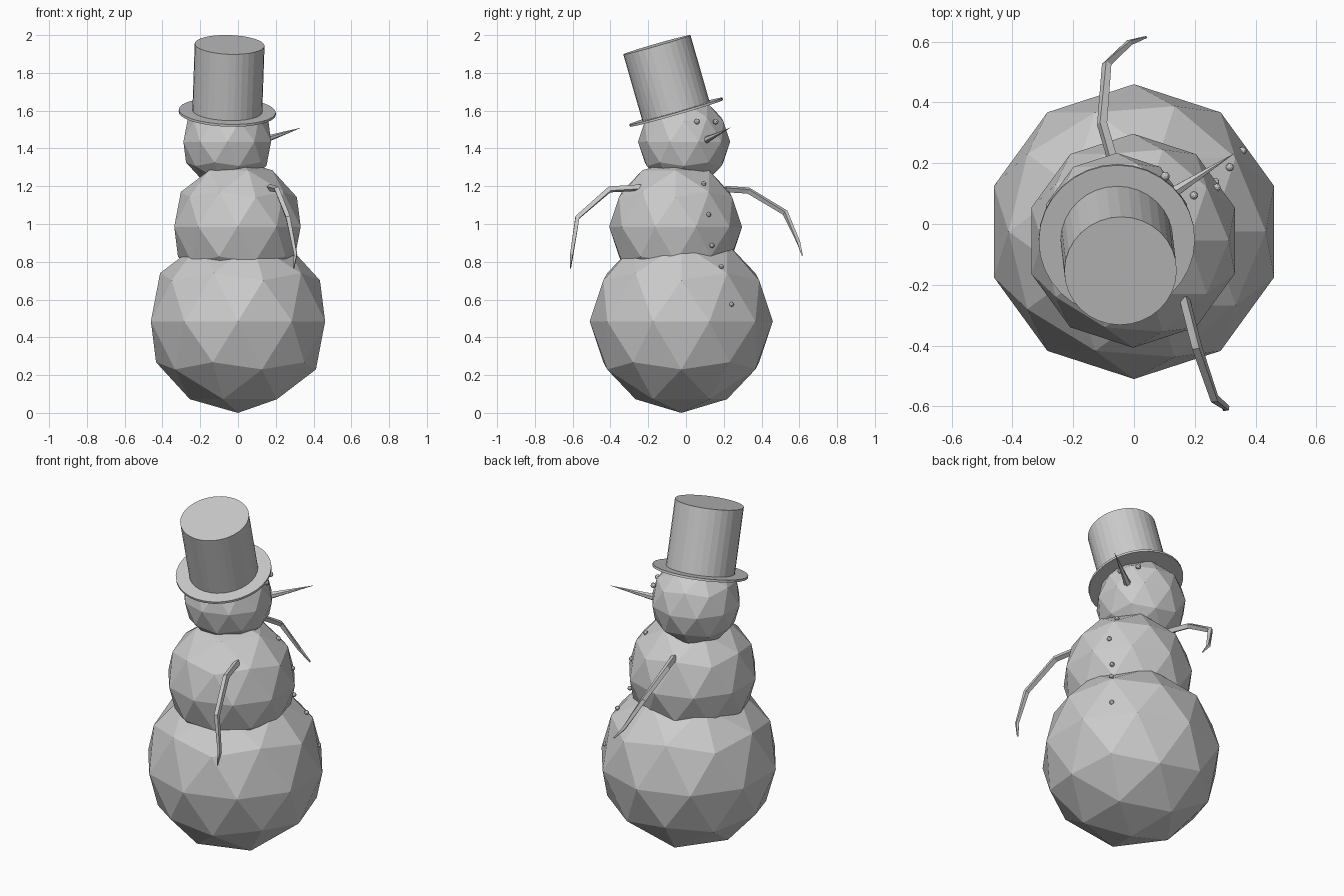
import bpy, bmesh, math
from mathutils import Vector, Matrix, Euler

cube = bpy.data.objects.get("Cube")
if cube:
    bpy.data.objects.remove(cube, do_unlink=True)

# One plain material for the whole model
grey = bpy.data.materials.new("plain_grey")
grey.use_nodes = True
grey.diffuse_color = (0.6, 0.6, 0.6, 1)
grey.node_tree.nodes["Principled BSDF"].inputs["Base Color"].default_value = (0.6, 0.6, 0.6, 1)


def finish(name, bm):
    """Turn a bmesh into a flat shaded object."""
    bmesh.ops.recalc_face_normals(bm, faces=bm.faces)
    mesh = bpy.data.meshes.new(name)
    bm.to_mesh(mesh)
    bm.free()
    mesh.materials.append(grey)
    obj = bpy.data.objects.new(name, mesh)
    bpy.context.collection.objects.link(obj)
    return obj


def ball(name, centre, radius, detail=2):
    bm = bmesh.new()
    bmesh.ops.create_icosphere(bm, subdivisions=detail, radius=radius,
                               matrix=Matrix.Translation(centre))
    return finish(name, bm)


def cone(name, sides, r1, r2, height, matrix):
    """Cone or cylinder whose base sits on the matrix origin."""
    bm = bmesh.new()
    bmesh.ops.create_cone(bm, cap_ends=True, segments=sides, radius1=r1, radius2=r2,
                          depth=height, matrix=matrix @ Matrix.Translation((0, 0, height / 2)))
    return finish(name, bm)


def branch(name, path, radii):
    """Four sided tapering twig along a path."""
    bm = bmesh.new()
    points = [Vector(p) for p in path]
    rings = []
    for i, p in enumerate(points):
        before = (p - points[i - 1]).normalized() if i else Vector()
        after = (points[i + 1] - p).normalized() if i + 1 < len(points) else Vector()
        along = (before + after).normalized()
        side = along.cross(Vector((0, 0, 1))).normalized()
        up = side.cross(along)
        rings.append([bm.verts.new(p + radii[i] * (side * math.cos(a) + up * math.sin(a)))
                      for a in (math.pi / 2 * k + 0.35 for k in range(4))])
    for low, high in zip(rings, rings[1:]):
        for k in range(4):
            n = (k + 1) % 4
            bm.faces.new((low[k], low[n], high[n], high[k]))
    bm.faces.new(rings[0])
    bm.faces.new(rings[-1])
    return finish(name, bm)


# Three stacked snowballs
ball("body_bottom", (0, -0.025, 0.485), 0.485)
ball("body_middle", (-0.003, -0.055, 0.985), 0.352)
ball("head", (-0.057, -0.01, 1.435), 0.244)

# Tilted top hat
hat = (Matrix.Translation((-0.057, -0.05, 1.586))
       @ Euler((math.radians(16), math.radians(2), 0)).to_matrix().to_4x4())
cone("hat_brim", 32, 0.257, 0.257, 0.013, hat)
cone("hat_crown", 32, 0.185, 0.185, 0.378, hat)

# Pointed nose
base, tip = Vector((0.12, 0.098, 1.44)), Vector((0.335, 0.235, 1.51))
aim = (tip - base).to_track_quat("Z", "Y").to_matrix().to_4x4()
cone("nose", 6, 0.021, 0, (tip - base).length, Matrix.Translation(base) @ aim)

# Eyes and buttons
for name, spot in (("eye_right", (0.143, 0.058, 1.542)), ("eye_left", (0.102, 0.157, 1.542))):
    ball(name, spot, 0.015)
buttons = ((0.197, 0.094, 1.214), (0.272, 0.12, 1.05), (0.268, 0.138, 0.886),
           (0.315, 0.187, 0.775), (0.357, 0.241, 0.574))
for i, spot in enumerate(buttons):
    ball(f"button_{i + 1}", spot, 0.013)

# Twig arms
taper = (0.018, 0.018, 0.016, 0.011, 0.004)
branch("arm_right", ((0.165, -0.24, 1.193), (0.207, -0.405, 1.183), (0.265, -0.575, 1.035),
                     (0.305, -0.605, 0.84), (0.295, -0.612, 0.765)), taper)
branch("arm_left", ((-0.07, 0.21, 1.185), (-0.105, 0.33, 1.177), (-0.09, 0.525, 1.06),
                    (-0.015, 0.597, 0.9), (0.04, 0.615, 0.835)), taper)
